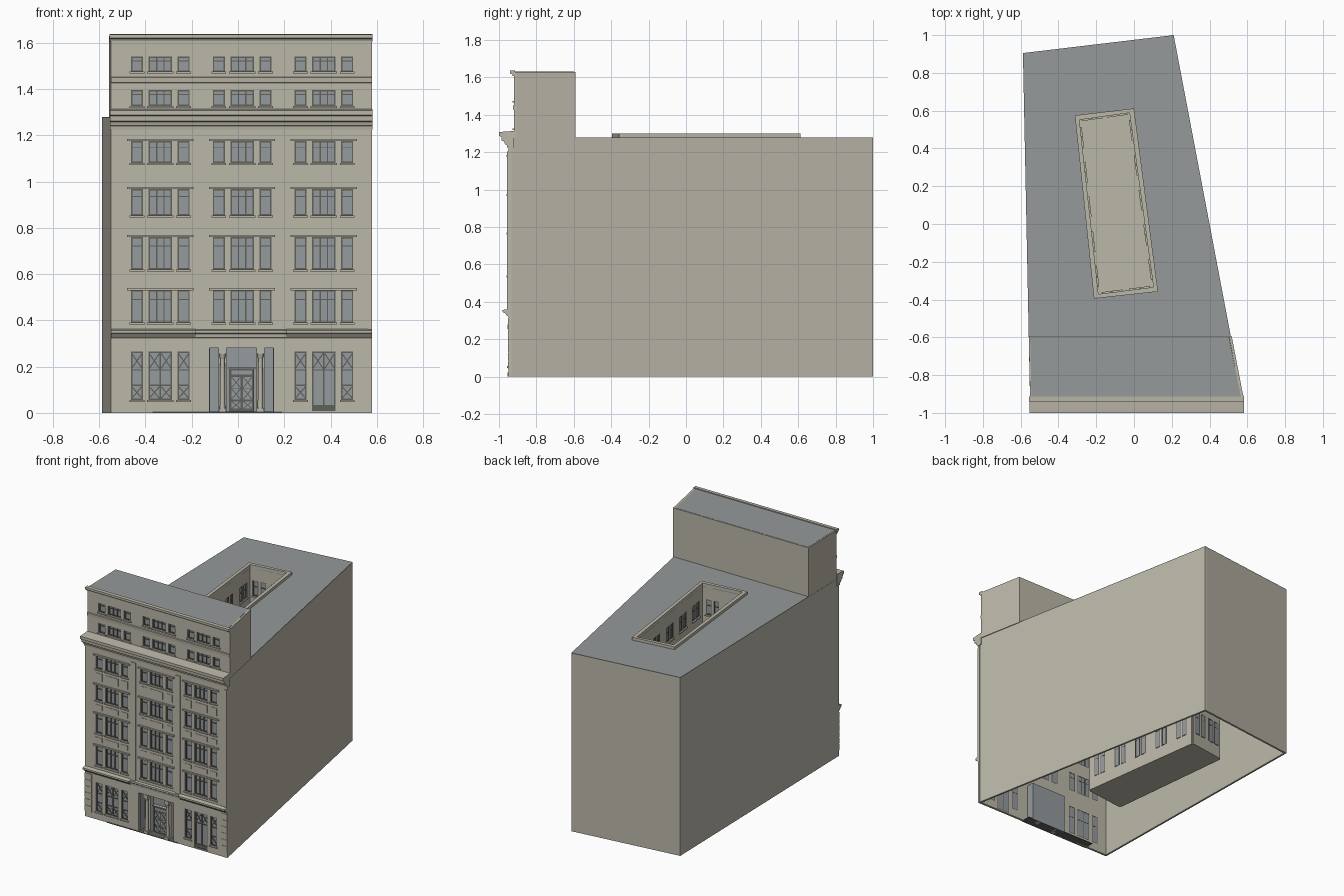
import bpy, bmesh, math
from mathutils import Matrix, Vector

if "Cube" in bpy.data.objects:
    bpy.data.objects.remove(bpy.data.objects["Cube"])


def material(name, rgb):
    m = bpy.data.materials.new(name)
    m.use_nodes = True
    m.diffuse_color = (*rgb, 1)
    m.node_tree.nodes["Principled BSDF"].inputs["Base Color"].default_value = (*rgb, 1)
    return m


STONE = material("warm stone", (0.50, 0.475, 0.395))
ROOF = material("roof grey", (0.30, 0.32, 0.32))
GLASS = material("window glass", (0.30, 0.325, 0.34))
FRAME = material("dark frame", (0.12, 0.12, 0.105))

parts = {}


def part(name, mat):
    """Mesh under construction for a named part."""
    if name not in parts:
        parts[name] = (bmesh.new(), mat)
    return parts[name][0]


def frame(p0, p1, origin=None):
    """Wall frame: u runs p0 to p1, d points out of the wall, z up."""
    u = (Vector(p1) - Vector(p0)).normalized()
    o = origin or p0
    return Matrix(((u.x, u.y, 0, o[0]), (u.y, -u.x, 0, o[1]), (0, 0, 1, 0), (0, 0, 0, 1)))


def box(bm, F, u0, u1, d0, d1, z0, z1):
    mid = Matrix.Translation(((u0 + u1) / 2, (d0 + d1) / 2, (z0 + z1) / 2))
    bmesh.ops.create_cube(bm, size=1, matrix=F @ mid @ Matrix.Diagonal((u1 - u0, d1 - d0, z1 - z0, 1)))


def cross(bm, F, u0, u1, z0, z1, d0, d1, w=0.005):
    """Two diagonal bars."""
    w_, h = u1 - u0, z1 - z0
    for s in (1, -1):
        rot = Matrix.Rotation(-s * math.atan2(h, w_), 4, 'Y')
        m = Matrix.Translation(((u0 + u1) / 2, (d0 + d1) / 2, (z0 + z1) / 2)) @ rot
        bmesh.ops.create_cube(bm, size=1, matrix=F @ m @ Matrix.Diagonal((math.hypot(w_, h), d1 - d0, w, 1)))


def wall(bm, F, u0, u1, z0, z1, holes, thick):
    """Wall sheet with rectangular openings, thickened inward."""
    us = sorted({u0, u1, *[v for h in holes for v in h[:2]]})
    zs = sorted({z0, z1, *[v for h in holes for v in h[2:]]})
    faces = []
    for a, b in zip(us, us[1:]):
        for c, e in zip(zs, zs[1:]):
            x, z = (a + b) / 2, (c + e) / 2
            if any(h[0] < x < h[1] and h[2] < z < h[3] for h in holes):
                continue
            faces.append(bm.faces.new([bm.verts.new(F @ Vector((p, 0, q)))
                                       for p, q in ((a, c), (b, c), (b, e), (a, e))]))
    bmesh.ops.remove_doubles(bm, verts=bm.verts, dist=1e-5)
    ext = bmesh.ops.extrude_face_region(bm, geom=[f for f in bm.faces], use_keep_orig=True)
    new = [v for v in ext["geom"] if isinstance(v, bmesh.types.BMVert)]
    bmesh.ops.translate(bm, verts=new, vec=F.to_3x3() @ Vector((0, -thick, 0)))


def prism(bm, pts, z0, z1):
    low = [bm.verts.new((x, y, z0)) for x, y in pts]
    top = [bm.verts.new((x, y, z1)) for x, y in pts]
    bm.faces.new(low)
    bm.faces.new(top)
    for i in range(len(pts)):
        j = (i + 1) % len(pts)
        bm.faces.new((low[i], low[j], top[j], top[i]))


def moulding(name, F, u0, u1, profile):
    """Extrude a (d, z) profile along the wall."""
    bm = part(name, STONE)
    a, b = ([bm.verts.new(F @ Vector((u, d, z))) for d, z in profile] for u in (u0, u1))
    bm.faces.new(a)
    bm.faces.new(b)
    for i in range(len(a)):
        j = (i + 1) % len(a)
        bm.faces.new((a[i], a[j], b[j], b[i]))


def ring(bm, outer, inner, z0, z1):
    """Flat four-sided ring with thickness."""
    v = [[bm.verts.new((x, y, z)) for x, y in loop] for z in (z0, z1) for loop in (outer, inner)]
    for i in range(4):
        j = (i + 1) % 4
        for p, q in ((0, 1), (2, 3), (0, 2), (1, 3)):
            bm.faces.new((v[p][i], v[p][j], v[q][j], v[q][i]))


def window(tag, F, u0, u1, z0, z1, mullions=(), transom=None, sill=True, depth=0.012):
    glass, fr = part(tag + "_glass", GLASS), part(tag + "_frames", FRAME)
    box(glass, F, u0, u1, -depth - 0.003, -depth, z0, z1)
    t, d = 0.006, (-depth - 0.004, -depth + 0.006)
    for a, b in ((u0, u0 + t), (u1 - t, u1)):
        box(fr, F, a, b, *d, z0, z1)
    for a, b in ((z0, z0 + t), (z1 - t, z1)):
        box(fr, F, u0, u1, *d, a, b)
    for m in mullions:
        box(fr, F, m - 0.003, m + 0.003, *d, z0, z1)
    if transom:
        box(fr, F, u0, u1, *d, transom - 0.002, transom + 0.002)
    if sill:
        box(part(tag + "_sills", STONE), F, u0 - 0.006, u1 + 0.006, -depth, 0.008, z0 - 0.009, z0)


# Layout
A, B, C, D = (-0.55, -0.95), (0.58, -0.95), (0.21, 1.0), (-0.588, 0.905)
front = frame(A, B, (0, -0.95))
upper = frame(A, B, (0, -0.92))
BAYS = (-0.336, 0.018, 0.371)
LIGHTS = ((-0.127, -0.075), (-0.051, 0.051), (0.075, 0.127))
FLOORS = ((0.39, 0.53), (0.62, 0.76), (0.854, 0.967), (1.08, 1.175))
ATTIC = ((1.327, 1.396), (1.475, 1.54))


def bay_windows(tag, F, rows):
    holes = []
    for z0, z1 in rows:
        for c in BAYS:
            for a, b in LIGHTS:
                h = (c + a, c + b, z0, z1)
                holes.append(h)
                wide = b - a > 0.08
                window(tag, F, *h, (c - 0.016, c + 0.016) if wide else (), z1 - 0.28 * (z1 - z0))
    return holes


# Main front wall, ground floor windows and side door
holes = bay_windows("front_window", front, FLOORS)
bars = part("ground_window_crosses", FRAME)
for c in (BAYS[0], BAYS[2]):
    for a, b in LIGHTS:
        wide = b - a > 0.08
        door = wide and c > 0
        h = (c + a, c + b, 0.008 if door else 0.056, 0.265)
        holes.append(h)
        window("ground_window", front, *h, (c,) if wide else (), 0.185, not door)
        cells = ((c + a, c), (c, c + b)) if wide else ((c + a, c + b),)
        for p, q in cells:
            cross(bars, front, p, q, 0.187, 0.262, -0.012, -0.008)
            if not door:
                cross(bars, front, p, q, 0.059, 0.118, -0.012, -0.008)
                box(bars, front, p, q, -0.014, -0.007, 0.117, 0.122)
            else:
                box(bars, front, p, q, -0.014, -0.007, 0.01, 0.035)
entry = (-0.123, 0.153, 0.0, 0.28)
holes.append(entry)
wall(part("front_wall", STONE), front, A[0], B[0], 0, 1.275, holes, 0.016)

# Entrance alcove, piers, columns and door
alcove = part("entrance_alcove", GLASS)
box(alcove, front, entry[0], entry[1], -0.07, -0.065, 0, 0.28)
box(alcove, front, entry[0], entry[1], -0.065, -0.016, 0.28, 0.285)
for u in entry[:2]:
    box(alcove, front, u - 0.0025, u + 0.0025, -0.065, -0.016, 0, 0.28)
cols = part("entrance_columns", STONE)
for u in (-0.067, 0.097):
    box(cols, front, u - 0.017, u + 0.017, -0.064, -0.03, 0, 0.28)
    box(cols, front, u - 0.018, u + 0.018, -0.03, 0.004, 0.255, 0.28)
    box(cols, front, u - 0.016, u + 0.016, -0.028, 0.004, 0, 0.022)
    for z, h, r0, r1 in ((0.128, 0.212, 0.012, 0.0095), (0.244, 0.022, 0.0095, 0.016)):
        bmesh.ops.create_cone(cols, cap_ends=True, segments=16, radius1=r0, radius2=r1, depth=h,
                              matrix=front @ Matrix.Translation((u, -0.013, z)))
door, panes = part("entrance_door", FRAME), part("entrance_door_panes", GLASS)
box(door, front, -0.037, 0.07, -0.066, -0.05, 0, 0.19)
box(part("entrance_door_hood", STONE), front, -0.042, 0.075, -0.066, -0.042, 0.19, 0.197)
box(panes, front, -0.028, 0.061, -0.051, -0.048, 0.165, 0.183)
for a, b in ((-0.028, 0.011), (0.022, 0.061)):
    for z0, z1 in ((0.018, 0.05), (0.058, 0.105), (0.108, 0.155)):
        box(panes, front, a, b, -0.051, -0.048, z0, z1)
        cross(door, front, a, b, z0, z1, -0.049, -0.046, 0.004)
box(part("entrance_step", FRAME), front, -0.37, 0.19, -0.07, 0.004, 0, 0.005)

# Pilaster strips, lintels, spandrel panels and corner blocks
strips = part("pilaster_strips", STONE)
for a, b in ((-0.183, -0.145), (0.17, 0.209), (0.563, 0.58)):
    box(strips, front, a, b, -0.002, 0.006, 0.355, 1.205)
lintels, panels = part("window_lintels", STONE), part("spandrel_panels", STONE)
for c in BAYS:
    for i, (z0, z1) in enumerate(FLOORS):
        box(lintels, front, c - 0.143, c + 0.143, -0.002, 0.01, z1, z1 + 0.01)
        if i:
            low = FLOORS[i - 1][1]
            for a, b in LIGHTS:
                box(panels, front, c + a, c + b, -0.002, 0.003, low + 0.032, z0 - 0.028)
blocks = part("corner_blocks", STONE)
for i in range(6):
    for a, b in ((-0.55, -0.495), (0.535, 0.58)):
        box(blocks, front, a, b, -0.002, 0.003, 0.04 + i * 0.046, 0.082 + i * 0.046)

# Belt course and main cornice
for a, b, d in ((-0.55, -0.183, 0.03), (-0.183, 0.209, 0.014), (0.209, 0.58, 0.03)):
    moulding("belt_course", front, a, b, ((-0.002, 0.322), (0.006, 0.325), (d * 0.6, 0.34),
                                          (d, 0.345), (d, 0.357), (-0.002, 0.362)))
moulding("main_cornice", front, -0.553, 0.582, ((-0.03, 1.225), (0.006, 1.225), (0.008, 1.24), (0.018, 1.243),
         (0.022, 1.258), (0.036, 1.262), (0.038, 1.283), (0.05, 1.288), (0.05, 1.308), (-0.03, 1.314)))

# Side and back walls
sides = part("side_and_back_walls", STONE)
t = 0.014
prism(sides, (B, C, (C[0] - t, C[1]), (B[0] - t, B[1])), 0, 1.275)
prism(sides, (C, D, (D[0], D[1] - t), (C[0], C[1] - t)), 0, 1.275)
prism(sides, (D, A, (A[0] + t, A[1]), (D[0] + t, D[1])), 0, 1.275)

# Main roof around the courtyard, with raised kerb
outer = ((-0.212, -0.395), (0.127, -0.358), (0.0, 0.612), (-0.313, 0.575))
mid = Vector((-0.0995, 0.1085))
inner = [tuple(Vector(p) + Vector((0.024 if p[0] < mid.x else -0.024, 0.024 if p[1] < mid.y else -0.024)))
         for p in outer]
ring(part("main_roof", ROOF), (A, B, C, D), inner, 1.272, 1.28)
ring(part("courtyard_kerb", STONE), outer, inner, 1.278, 1.30)
prism(part("courtyard_floor", STONE), inner, 0, 0.004)

# Courtyard walls with paired windows
for i in range(4):
    p, q = inner[(i + 1) % 4], inner[i]
    F = frame(p, q)
    length = (Vector(q) - Vector(p)).length
    n = 2 if length < 0.5 else 5
    holes = []
    for z0, z1 in ((0.09, 0.25), *FLOORS):
        for k in range(n):
            c = length * (k + 0.5) / n
            for s in (-0.028, 0.028):
                h = (c + s - 0.021, c + s + 0.021, z0, z1 + 0.015)
                holes.append(h)
                window("courtyard_window", F, *h, (), z1 - 0.03, True, 0.008)
    wall(part("courtyard_wall_%d" % (i + 1), STONE), F, 0, length, 0, 1.28, holes, 0.01)

# Attic storey
E, G, H, K = (-0.55, -0.92), (0.58, -0.92), (0.517, -0.592), (-0.557, -0.592)
wall(part("attic_front", STONE), upper, E[0], G[0], 1.28, 1.63, bay_windows("attic_window", upper, ATTIC), 0.014)
attic = part("attic_walls", STONE)
prism(attic, (G, H, (H[0] - t, H[1]), (G[0] - t, G[1])), 1.276, 1.63)
prism(attic, (H, K, (K[0], K[1] - 0.008), (H[0], H[1] - 0.008)), 1.276, 1.63)
prism(attic, (K, E, (E[0] + 0.008, E[1]), (K[0] + 0.008, K[1])), 1.276, 1.63)
prism(part("attic_roof", ROOF), ((E[0] + 0.007, -0.915), (G[0] - t, -0.915), (H[0] - t, -0.599),
                                 (K[0] + 0.007, -0.599)), 1.622, 1.631)
moulding("attic_cornice", upper, -0.555, 0.582, ((-0.006, 1.605), (0.006, 1.608), (0.01, 1.617),
                                                 (0.02, 1.62), (0.02, 1.636), (-0.006, 1.637)))
moulding("attic_string_course", upper, -0.55, 0.58, ((-0.002, 1.425), (0.004, 1.428), (0.006, 1.45), (-0.002, 1.453)))

# Turn every part into an object
for name, (bm, mat) in parts.items():
    bmesh.ops.recalc_face_normals(bm, faces=bm.faces)
    me = bpy.data.meshes.new(name)
    bm.to_mesh(me)
    bm.free()
    me.materials.append(mat)
    ob = bpy.data.objects.new(name, me)
    bpy.context.collection.objects.link(ob)
    if name == "entrance_columns":
        me.shade_smooth()
        me.set_sharp_from_angle(angle=math.radians(35))
